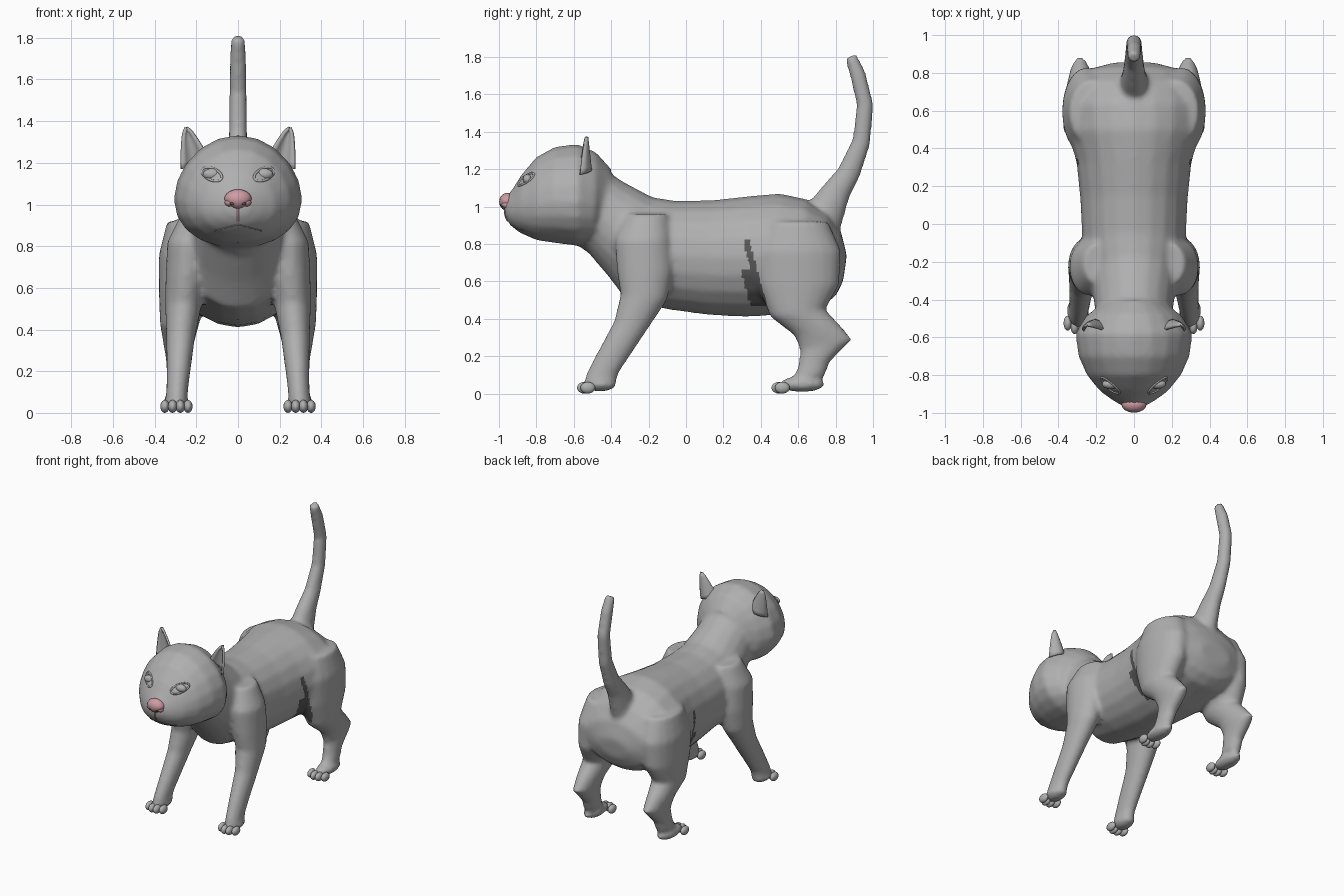
import bpy, bmesh, math
from mathutils import Vector

cube = bpy.data.objects.get("Cube")
if cube:
    bpy.data.objects.remove(cube, do_unlink=True)


def material(name, r, g, b):
    m = bpy.data.materials.new(name)
    m.use_nodes = True
    m.diffuse_color = (r, g, b, 1)
    m.node_tree.nodes["Principled BSDF"].inputs["Base Color"].default_value = (r, g, b, 1)
    return m


FUR = material("grey fur", 0.43, 0.43, 0.43)
DARK = material("dark grey fold", 0.1, 0.1, 0.1)
PINK = material("pink nose", 0.62, 0.33, 0.37)


def finish(name, bm, mat):
    bmesh.ops.recalc_face_normals(bm, faces=bm.faces)
    for f in bm.faces:
        f.smooth = True
    mesh = bpy.data.meshes.new(name)
    bm.to_mesh(mesh)
    bm.free()
    mesh.materials.append(mat)
    ob = bpy.data.objects.new(name, mesh)
    bpy.context.collection.objects.link(ob)
    return ob


def loft(bm, rings, side=1, drop=0.0, n=20):
    """Skin oval rings, each given as (y, z) of two opposite edges, centre x and half width."""
    loops = []
    for ya, za, yb, zb, x, hw in rings:
        a, b = Vector((x * side, ya, za)), Vector((x * side, yb, zb))
        mid, half = (a + b) / 2, (a - b) / 2
        loop = []
        for i in range(n):
            t = math.tau * i / n
            s = math.sin(t)
            p = mid + half * (math.cos(t) - drop * s * s) + Vector((hw * s, 0, 0))
            loop.append(bm.verts.new(p))
        loops.append(loop)
    faces = [bm.faces.new(loops[0]), bm.faces.new(loops[-1])]
    for p, q in zip(loops, loops[1:]):
        for i in range(n):
            j = (i + 1) % n
            faces.append(bm.faces.new((p[i], p[j], q[j], q[i])))
    bmesh.ops.recalc_face_normals(bm, faces=faces)


def ball(bm, centre, radii):
    r = bmesh.ops.create_uvsphere(bm, u_segments=16, v_segments=10, radius=1)
    for v in r["verts"]:
        v.co = Vector([c + k * w for c, k, w in zip(centre, v.co, radii)])


TORSO = [(-.52, 1.24, -.62, .82, 0, .19), (-.44, 1.2, -.52, .75, 0, .2),
         (-.33, 1.13, -.41, .62, 0, .22), (-.18, 1.05, -.32, .5, 0, .25),
         (-.05, 1.03, -.1, .45, 0, .275), (.15, 1.035, .12, .42, 0, .285),
         (.33, 1.055, .32, .41, 0, .305), (.5, 1.07, .48, .42, 0, .35),
         (.64, 1.04, .62, .45, 0, .36), (.76, .96, .73, .47, 0, .33),
         (.83, .86, .8, .52, 0, .25), (.86, .74, .84, .6, 0, .12)]
HEAD = [(-.97, 1.04, -.97, .95, 0, .05), (-.93, 1.09, -.94, .9, 0, .11),
        (-.88, 1.17, -.89, .86, 0, .18), (-.8, 1.265, -.8, .82, 0, .25),
        (-.7, 1.32, -.7, .805, 0, .295), (-.58, 1.335, -.58, .79, 0, .31),
        (-.48, 1.29, -.49, .8, 0, .255), (-.4, 1.2, -.42, .9, 0, .15)]
FRONT_LEG = [(-.32, .96, -.1, .96, .19, .08), (-.38, .82, -.08, .82, .235, .105),
             (-.37, .65, -.07, .65, .248, .1), (-.35, .53, -.1, .5, .262, .088),
             (-.385, .385, -.2, .35, .275, .07), (-.48, .21, -.3, .2, .285, .058),
             (-.535, .1, -.36, .11, .292, .052), (-.55, .05, -.38, .03, .295, .055)]
HIND_LEG = [(.42, .92, .76, .92, .22, .12), (.36, .76, .83, .76, .25, .13),
            (.38, .58, .82, .58, .265, .115), (.45, .41, .745, .45, .28, .095),
            (.58, .31, .82, .37, .285, .075), (.61, .23, .89, .29, .285, .06),
            (.6, .15, .77, .17, .29, .052), (.58, .1, .74, .09, .295, .052)]
TAIL = [(.62, .97, .82, .86, 0, .08), (.72, 1.1, .875, 1.05, 0, .06),
        (.81, 1.2, .93, 1.16, 0, .05), (.89, 1.36, .985, 1.33, 0, .045),
        (.913, 1.545, 1.003, 1.545, 0, .043), (.875, 1.7, .96, 1.72, 0, .04),
        (.85, 1.79, .91, 1.82, 0, .032)]

# Body, neck, head, legs and tail fused into one skin
bm = bmesh.new()
loft(bm, TORSO)
loft(bm, HEAD, drop=.14)
loft(bm, TAIL)
for side in (1, -1):
    loft(bm, FRONT_LEG, side)
    loft(bm, HIND_LEG, side)
    ball(bm, (.296 * side, -.46, .048), (.06, .09, .037))
    ball(bm, (.3 * side, .62, .05), (.06, .125, .042))
rough = finish("body", bm, FUR)
remesh = rough.modifiers.new("fuse", "REMESH")
remesh.mode = "VOXEL"
remesh.voxel_size = .016
relax = rough.modifiers.new("relax", "SMOOTH")
relax.factor = .5
relax.iterations = 7
deps = bpy.context.evaluated_depsgraph_get()
skin = bpy.data.meshes.new_from_object(rough.evaluated_get(deps))
rough.modifiers.clear()
rough.data = skin
skin.materials.clear()
skin.materials.append(FUR)
skin.materials.append(DARK)

# Dark fold in front of each thigh
for f in skin.polygons:
    f.use_smooth = True
    x, y, z = f.center
    back = .45 - .27 * (z - .41)
    width = .035 if z > .66 else .09
    if abs(x) > .17 and .41 < z < .82 and back - width < y < back:
        f.material_index = 1
bpy.context.view_layer.update()


def on_face(x, z, lift=0.0):
    """Point on the front of the head."""
    hit, loc, _, _ = rough.ray_cast(Vector((x, -2, z)), Vector((0, 1, 0)))
    return Vector((x, (loc.y if hit else -.8) - lift, z))


def cord(name, points, radius, mat, closed=False):
    cu = bpy.data.curves.new(name, "CURVE")
    cu.dimensions = "3D"
    cu.bevel_depth = radius
    cu.bevel_resolution = 2
    sp = cu.splines.new("POLY")
    sp.points.add(len(points) - 1)
    for p, co in zip(sp.points, points):
        p.co = (*co, 1)
    sp.use_cyclic_u = closed
    sp.use_smooth = True
    cu.materials.append(mat)
    ob = bpy.data.objects.new(name, cu)
    bpy.context.collection.objects.link(ob)


for side, label in ((1, "left"), (-1, "right")):
    # Toes
    bm = bmesh.new()
    for y in (-.525, .515):
        for i in range(4):
            reach = .018 if i in (1, 2) else 0
            ball(bm, ((.24 + .037 * i) * side, y - reach, .031), (.022, .04, .031))
    finish(label + "_toes", bm, FUR)

    # Almond eye with lids
    rim = []
    for i in range(20):
        t = math.tau * i / 20
        x = .125 + .048 * math.cos(t)
        z = 1.145 + .03 * math.sin(t) + .014 * math.cos(t)
        rim.append(on_face(x * side, z))
    cord(label + "_eyelids", rim, .006, FUR, True)
    bm = bmesh.new()
    ball(bm, on_face(.125 * side, 1.145, -.012), (.044, .026, .028))
    finish(label + "_eye", bm, FUR)

    # Cupped ear
    bm = bmesh.new()
    rows = []
    for r in range(8):
        t = r / 7
        w = .062 * (1 - t) ** .65 + .003
        rows.append([bm.verts.new(((.205 + .043 * t + w * u / 3) * side,
                                   -.565 + .025 * t + .055 * (1 - u * u / 9) * (1 - t * .8),
                                   1.195 + .175 * t - .008 * u * (1 - t)))
                     for u in range(-3, 4)])
    for p, q in zip(rows, rows[1:]):
        for i in range(6):
            bm.faces.new((p[i], p[i + 1], q[i + 1], q[i]))
    ear = finish(label + "_ear", bm, FUR)
    shell = ear.modifiers.new("thickness", "SOLIDIFY")
    shell.thickness = .014
    shell.offset = 0

    # Nostril and mouth corner
    bm = bmesh.new()
    ball(bm, (.027 * side, -.984, 1.005), (.012, .009, .008))
    finish(label + "_nostril", bm, DARK)
    cord(label + "_mouth", [on_face((.002 + .022 * i) * side, .905 - .006 * i, -.002)
                            for i in range(6)], .004, FUR)

# Nose, wide above and narrow below
bm = bmesh.new()
ball(bm, (0, -.955, 1.025), (.066, .044, .048))
for v in bm.verts:
    if v.co.z < 1.02:
        v.co.x *= max(.35, 1 - (1.02 - v.co.z) * 9)
for side in (1, -1):
    ball(bm, (.04 * side, -.95, 1.01), (.025, .035, .022))
finish("nose", bm, PINK)
cord("nose_groove", [on_face(0, .98 - .015 * i) for i in range(5)], .005, PINK)
